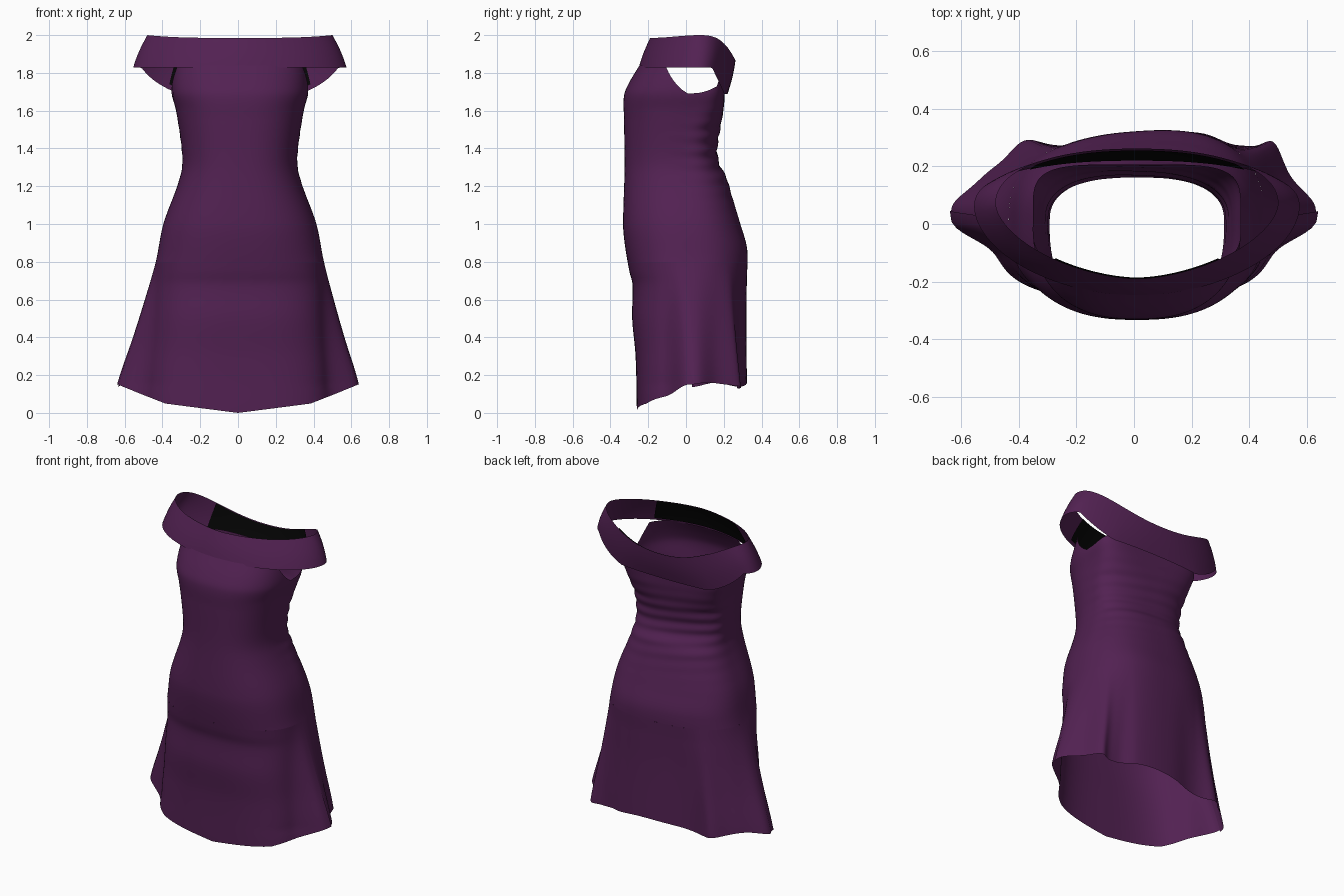
import bpy, bmesh, math
from math import sin, cos, pi, exp

if "Cube" in bpy.data.objects:
    bpy.data.objects.remove(bpy.data.objects["Cube"])


def material(name, rgb):
    m = bpy.data.materials.new(name)
    m.diffuse_color = (*rgb, 1)
    m.use_nodes = True
    m.node_tree.nodes["Principled BSDF"].inputs["Base Color"].default_value = m.diffuse_color
    return m


PURPLE = material("plum cloth", (0.085, 0.0155, 0.085))
BLACK = material("black lining", (0.002, 0.002, 0.002))


def clamp(t):
    return max(0.0, min(1.0, t))


def curve(pts, z):
    """Smooth interpolation through (z, value) points sorted by rising z."""
    if z <= pts[0][0]:
        return pts[0][1]
    if z >= pts[-1][0]:
        return pts[-1][1]
    i = max(k for k in range(len(pts) - 1) if pts[k][0] <= z)

    def slope(k):
        a, b = pts[max(k - 1, 0)], pts[min(k + 1, len(pts) - 1)]
        return (b[1] - a[1]) / (b[0] - a[0])
    (z0, a), (z1, b) = pts[i], pts[i + 1]
    h = z1 - z0
    t = (z - z0) / h
    return ((2*t**3 - 3*t*t + 1) * a + (t**3 - 2*t*t + t) * h * slope(i)
            + (3*t*t - 2*t**3) * b + (t**3 - t*t) * h * slope(i + 1))


def oval(a, half, front, back, mid, n):
    """Point on a squarish oval whose front and back depths differ."""
    c, s = cos(a), sin(a)
    x = half * math.copysign(abs(c) ** (2 / n), c)
    d = abs(s) ** (2 / n)
    return x, mid + (d * (back - mid) if s > 0 else -d * (mid - front))


def sheet(name, f, a0, a1, nu, nv, mat):
    """Cloth sheet f(angle, height fraction) swept from a0 to a1."""
    bm = bmesh.new()
    rows = [[bm.verts.new(f(a0 + (a1 - a0) * i / nu, j / nv)) for i in range(nu + 1)]
            for j in range(nv + 1)]
    for j in range(nv):
        for i in range(nu):
            bm.faces.new((rows[j][i], rows[j][i+1], rows[j+1][i+1], rows[j+1][i])).smooth = True
    bmesh.ops.remove_doubles(bm, verts=bm.verts, dist=1e-5)
    me = bpy.data.meshes.new(name)
    bm.to_mesh(me)
    bm.free()
    me.materials.append(mat)
    ob = bpy.data.objects.new(name, me)
    bpy.context.collection.objects.link(ob)
    return ob


# Dress silhouette: half width, front depth and back depth by height
HALF = [(0.0, .66), (.15, .64), (.4, .56), (.6, .50), (.8, .445), (1.0, .405), (1.2, .332),
        (1.3, .306), (1.4, .308), (1.6, .338), (1.7, .362), (1.85, .35)]
FRONT = [(0.0, -.26), (.3, -.267), (.5, -.285), (.68, -.283), (.75, -.3), (.9, -.325),
         (1.0, -.333), (1.3, -.325), (1.55, -.328), (1.68, -.328), (1.75, -.3), (1.85, -.24)]
BACK = [(.14, .318), (.5, .315), (.7, .318), (.87, .32), (1.0, .286), (1.15, .242),
        (1.25, .212), (1.32, .175), (1.4, .165), (1.5, .18), (1.62, .2), (1.75, .207)]


def dress(a, z, back_panel=False):
    s = sin(a)
    low = clamp((.8 - z) / .65)
    full = curve(HALF, z)
    # narrow panel plus a wing flaring out beside the slit
    core = full - low * (.06 if back_panel else .155)
    n = 2.5 + low * (-.25 if back_panel else .6)
    if s > 0:                           # back is squarer below the collar
        n += 2.2 * clamp((z - 1.5) / .2)
    x, y = oval(a, core, curve(FRONT, z), curve(BACK, z), .01 + .035 * low, n)
    wing = (full - core) * exp(-(math.asin(s) / (.24 if back_panel else .19)) ** 2)
    x += math.copysign(wing, cos(a))
    if back_panel:                      # hanging folds
        x *= 1 - .012 * low
        y += low * (.065 * exp(-((a - .6) / .15) ** 2) + .04 * exp(-((a - 2.25) / .15) ** 2)
                    - .02 * exp(-((a - 1.85) / .18) ** 2) - .015 * exp(-((a - 1.0) / .12) ** 2))
    if s > 0:                           # hips sit fuller on one side
        y += .07 * x * s * clamp((1.25 - z) / .4) * (1 if abs(x) < .25 else .25 / abs(x))
    # gathered wrinkles around the back of the waist
    w = exp(-((z - 1.38) / .17) ** 2) * clamp(s * 1.2 + .3)
    r = 1 + .022 * w * sin(z * 85 + 5 * x + 1.5 * sin(6 * x))
    return .01 * (1 - low) + x * (1 + (r - 1) * .6), y * r, z


def bodice(a, t):
    s = sin(a)
    if s < 0:
        top = 1.69 + .15 * clamp(-s / .38)
    else:
        top = 1.69 + .035 * clamp(s / .5) + .055 * clamp((s - .55) / .15)
    return dress(a, .8 + (top - .8) * t)


def front_panel(a, t):
    x = abs(dress(a, .1)[0])
    hem = .13 * x + .25 * max(0, x - .38)
    return dress(a, hem + (.8 - hem) * t)


def back_panel(a, t):
    hem = .145 + .015 * sin(a * 5 + .5)
    return dress(a, hem + (.8 - hem) * t, True)


sheet("bodice_and_hips", bodice, 0, 2 * pi, 112, 90, PURPLE)
sheet("skirt_front_panel", front_panel, pi, 2 * pi, 80, 36, PURPLE)
sheet("skirt_back_panel", back_panel, -.03, pi + .03, 90, 36, PURPLE)


# Off-shoulder collar band, dipping at the back
def collar(a, t, shrink=1.0):
    s = max(0, sin(a))
    front = sin(a) < 0
    xb, yb = oval(a, .565, -.25, .22, .06, 1.85 if front else 2.4)
    xt, yt = oval(a, .49, -.19, .262, .07, 1.7 if front else 2.2)
    zb = 1.828 - .14 * clamp((s - .42) / .45)
    zt = 1.985 + .015 * cos(a) ** 4 - .12 * s ** 3
    bulge = 1 + .012 * sin(pi * t)
    x = (xb + (xt - xb) * t) * bulge * shrink
    y = (yb + (yt - yb) * t) * (1 + .02 * sin(pi * t)) * shrink
    return x + .01, y, zb + (zt - zb) * t


sheet("collar_band", collar, 0, 2 * pi, 112, 10, PURPLE)


# Black lining inside the collar, front and back
def lining(a, t):
    return collar(a, .1 + .89 * t, .975)


sheet("collar_lining_back", lining, .88, pi - .88, 36, 8, BLACK)
sheet("collar_lining_front", lining, pi + .88, 2 * pi - .88, 36, 8, BLACK)
